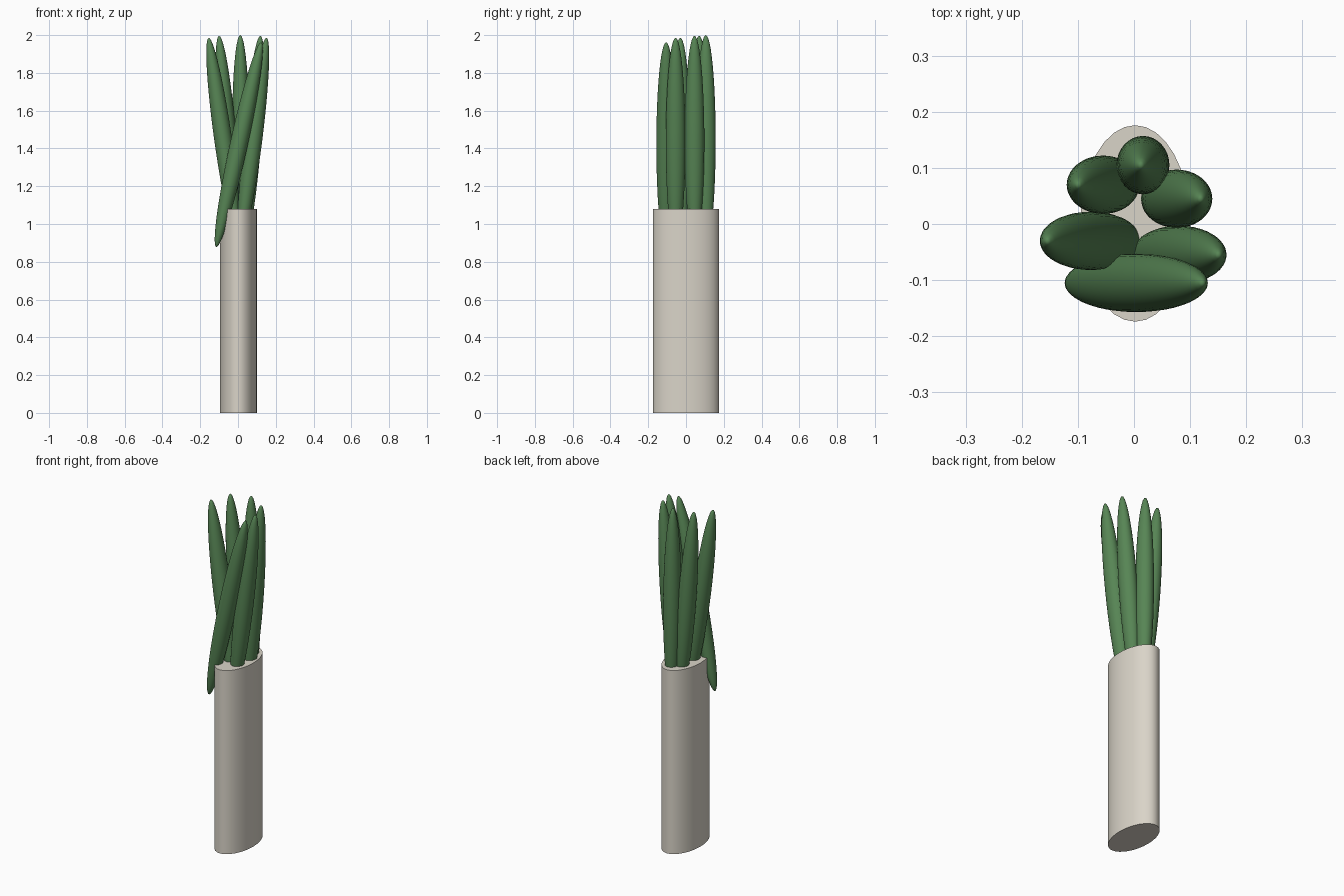
import bpy
import math
from mathutils import Matrix, Vector

if "Cube" in bpy.data.objects:
    bpy.data.objects.remove(bpy.data.objects["Cube"])


def material(name, color):
    m = bpy.data.materials.new(name)
    m.diffuse_color = (*color, 1)
    m.use_nodes = True
    m.node_tree.nodes["Principled BSDF"].inputs["Base Color"].default_value = m.diffuse_color
    return m


cream = material("cream ceramic", (0.70, 0.66, 0.58))
green = material("leaf green", (0.095, 0.235, 0.09))


def finish(name, mat):
    obj = bpy.context.object
    obj.name = name
    obj.data.materials.append(mat)
    bpy.ops.object.shade_smooth_by_angle(angle=math.radians(35))
    return obj


# Oval vase
HEIGHT = 1.08
bpy.ops.mesh.primitive_cylinder_add(vertices=32, radius=1, depth=HEIGHT)
vase = bpy.context.object
vase.data.transform(Matrix.Translation((0.002, 0.001, HEIGHT / 2))
                    @ Matrix.Diagonal((0.098, 0.175, 1, 1)))
finish("vase", cream)

# Long spindle leaves, each leaning sideways:
# centre x, centre y, sideways reach of the tip, height of the tip
HALF = 0.555
leaves = [
    (0.004, -0.105, 0.119, 1.962),
    (0.080, -0.055, 0.071, 1.985),
    (-0.077, -0.030, -0.078, 1.985),
    (-0.055, 0.070, -0.045, 1.996),
    (0.076, 0.045, 0.043, 1.996),
    (0.016, 0.105, -0.004, 2.0),
]
for i, (x, y, reach, top) in enumerate(leaves):
    lean = math.asin(reach / HALF)
    bpy.ops.mesh.primitive_uv_sphere_add(segments=32, ring_count=24, radius=1)
    leaf = bpy.context.object
    centre = Vector((x, y, top - HALF * math.cos(lean)))
    leaf.data.transform(Matrix.Translation(centre)
                        @ Matrix.Rotation(lean, 4, 'Y')
                        @ Matrix.Diagonal((0.047, 0.052, HALF, 1)))
    finish(f"leaf_{i + 1}", green)
